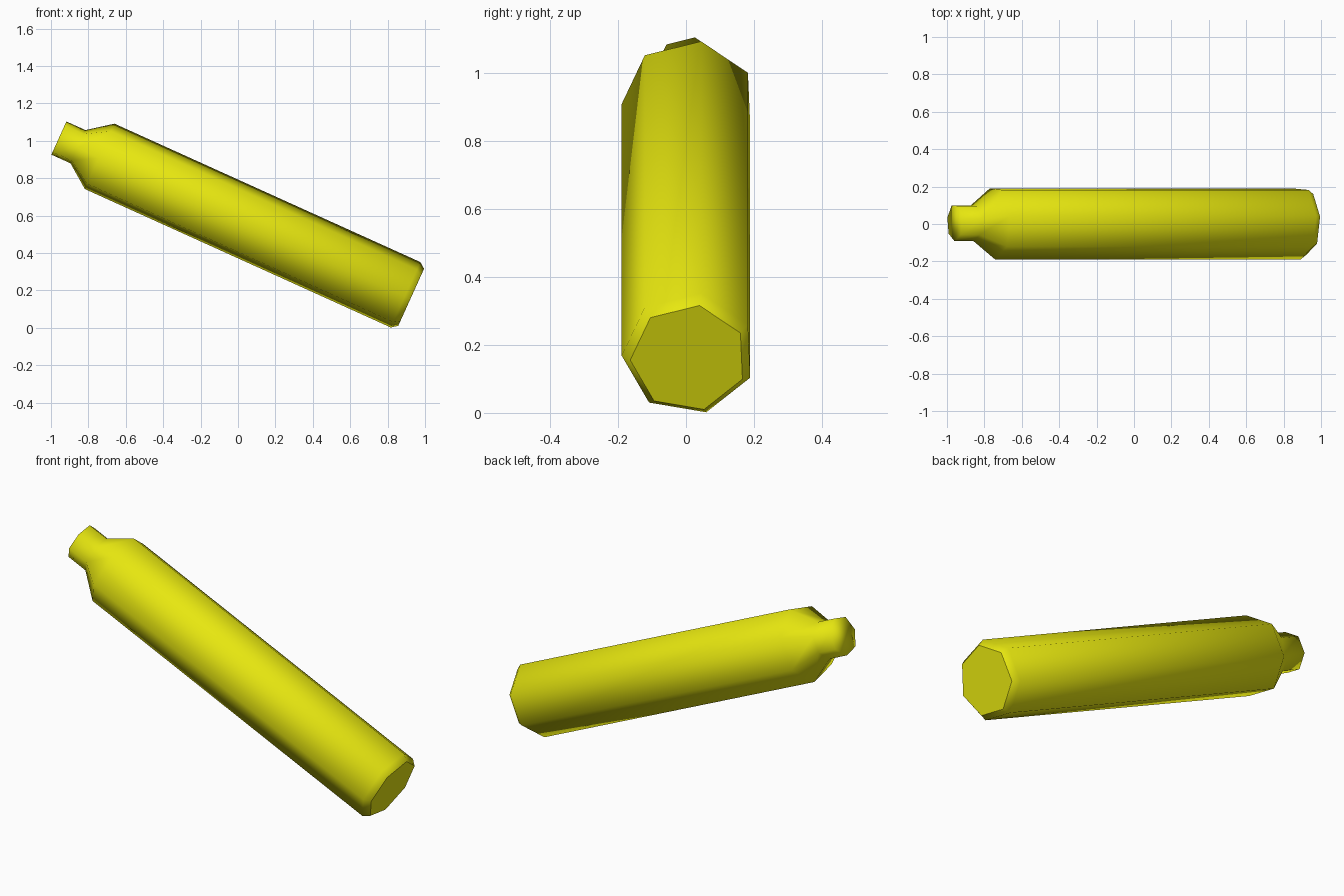
import bpy, bmesh, math
from mathutils import Vector

if "Cube" in bpy.data.objects:
    bpy.data.objects.remove(bpy.data.objects["Cube"])

SIDES = 7
PHASE = math.radians(28)
TILT = math.radians(24.35)
axis = Vector((-math.cos(TILT), 0, math.sin(TILT)))   # base to neck
up = Vector((math.sin(TILT), 0, math.cos(TILT)))
side = Vector((0, 1, 0))
origin = Vector((0.895, 0.008, 0.175))

# (distance along the axis, radius): bevelled base, body, shoulder, neck
profile = [(-0.033, 0.172), (0, 0.197), (1.795, 0.197), (1.922, 0.1), (2.034, 0.1)]

yellow = bpy.data.materials.new("yellow")
yellow.diffuse_color = (0.8, 0.8, 0.005, 1)
yellow.use_nodes = True
yellow.node_tree.nodes["Principled BSDF"].inputs["Base Color"].default_value = yellow.diffuse_color

bm = bmesh.new()
rings = []
for s, r in profile:
    ring = []
    for i in range(SIDES):
        a = PHASE + 2 * math.pi * i / SIDES
        ring.append(bm.verts.new(origin + axis * s + side * (r * math.cos(a)) + up * (r * math.sin(a))))
    rings.append(ring)

# Walls
for lo, hi in zip(rings, rings[1:]):
    for i in range(SIDES):
        j = (i + 1) % SIDES
        bm.faces.new((lo[i], lo[j], hi[j], hi[i]))
# End caps
base = bm.faces.new(rings[0])
bm.faces.new(rings[-1])
bmesh.ops.recalc_face_normals(bm, faces=bm.faces[:])

# Smooth everywhere, with a crisp edge round the base
for f in bm.faces:
    f.smooth = True
for e in base.edges:
    e.smooth = False

mesh = bpy.data.meshes.new("bottle_casing")
bm.to_mesh(mesh)
bm.free()
mesh.materials.append(yellow)
bpy.context.collection.objects.link(bpy.data.objects.new("bottle_casing", mesh))
